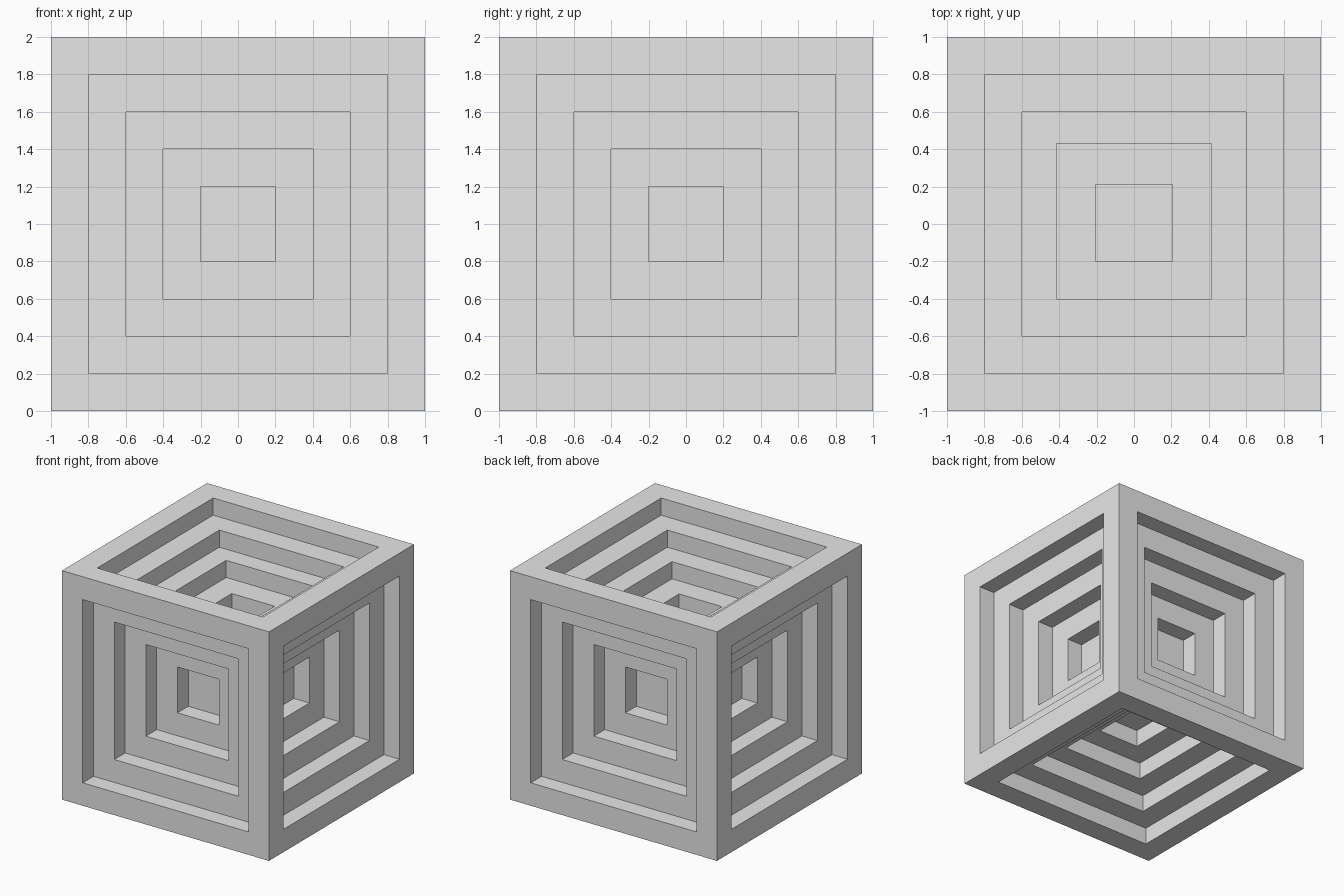
import bpy
import bmesh
from mathutils import Vector

cube = bpy.data.objects.get("Cube")
if cube:
    bpy.data.objects.remove(cube, do_unlink=True)

FRAME = 0.2    # width of each square ledge
DEPTH = 0.15   # drop from one ledge to the next
STEPS = 4

# Slightly wider inner openings on the top: step -> (x half width, back edge y)
TOP_OPENINGS = {2: (0.415, 0.43), 3: (0.207, 0.21)}

grey = bpy.data.materials.new("plain grey")
grey.use_nodes = True
grey.diffuse_color = (0.8, 0.8, 0.8, 1)
grey.node_tree.nodes["Principled BSDF"].inputs["Base Color"].default_value = grey.diffuse_color

# Solid block with a stepped square recess in each of its six sides
bm = bmesh.new()
bmesh.ops.create_cube(bm, size=2)
for face in list(bm.faces):
    normal = face.normal.copy()
    is_top = normal.z > 0.9
    for step in range(STEPS):
        # Ledge
        bmesh.ops.inset_individual(bm, faces=[face], thickness=FRAME, depth=0)
        half = 1 - FRAME * (step + 1)
        for v in face.verts:
            for axis in range(3):
                if abs(normal[axis]) < 0.5:
                    v.co[axis] = half if v.co[axis] > 0 else -half
            if is_top and step in TOP_OPENINGS:
                width, back = TOP_OPENINGS[step]
                v.co.x = width if v.co.x > 0 else -width
                if v.co.y > 0:
                    v.co.y = back
        # Wall down to the next ledge
        face = bmesh.ops.extrude_discrete_faces(bm, faces=[face])["faces"][0]
        bmesh.ops.translate(bm, verts=face.verts, vec=normal * -DEPTH)

bmesh.ops.translate(bm, verts=bm.verts, vec=Vector((0, 0, 1)))
bmesh.ops.recalc_face_normals(bm, faces=bm.faces)
mesh = bpy.data.meshes.new("stepped_cube")
bm.to_mesh(mesh)
bm.free()
mesh.materials.append(grey)
bpy.context.collection.objects.link(bpy.data.objects.new("stepped_cube", mesh))
